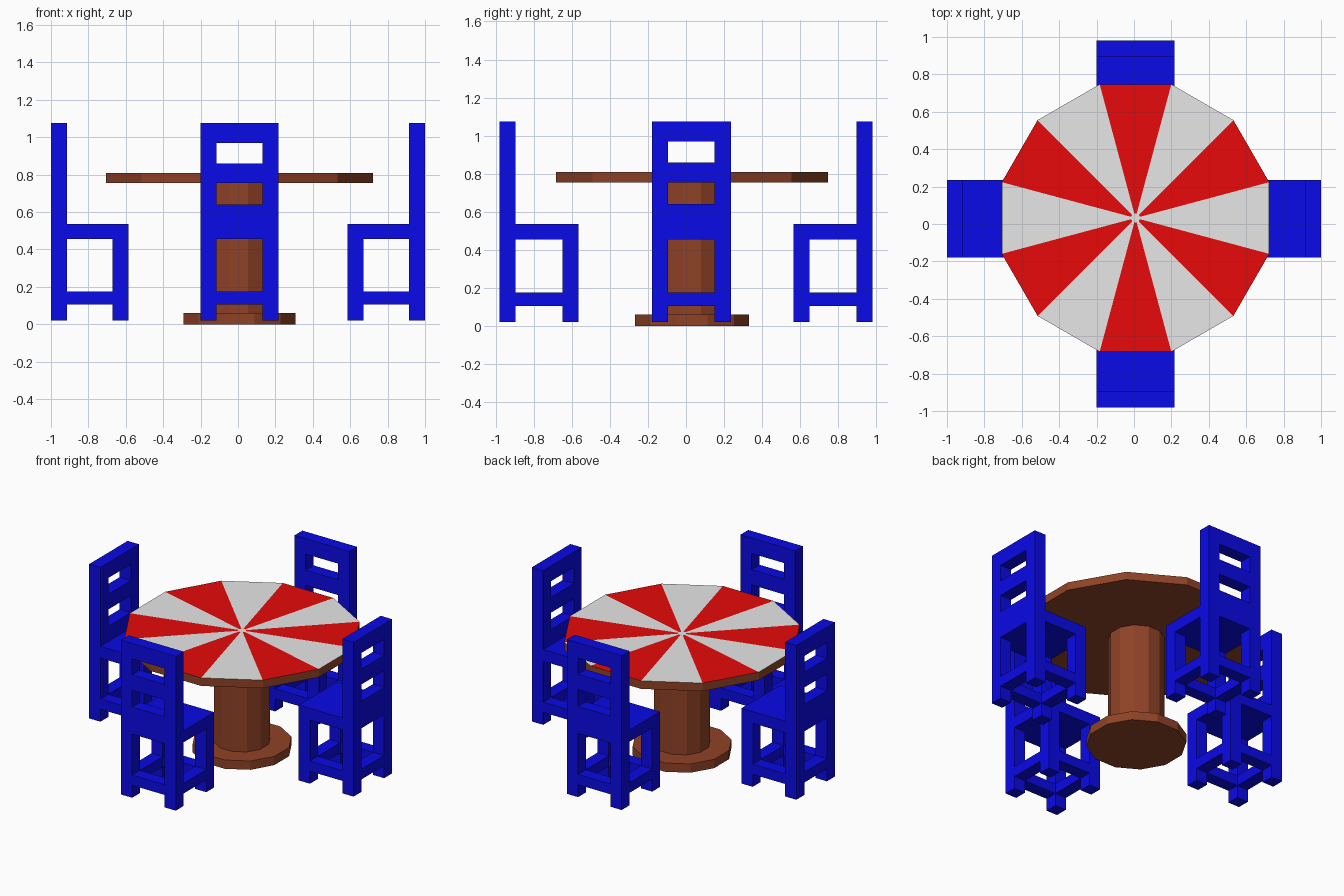
import bpy, bmesh, math
from mathutils import Matrix, Vector

if "Cube" in bpy.data.objects:
    bpy.data.objects.remove(bpy.data.objects["Cube"])


def material(name, rgb):
    m = bpy.data.materials.new(name)
    m.diffuse_color = (*rgb, 1)
    m.use_nodes = True
    m.node_tree.nodes["Principled BSDF"].inputs["Base Color"].default_value = m.diffuse_color
    return m


BLUE = material("blue paint", (0.003, 0.003, 0.8))
BROWN = material("brown wood", (0.28, 0.055, 0.02))
RED = material("red stripe", (0.8, 0.003, 0.003))
WHITE = material("white stripe", (0.8, 0.8, 0.8))


def finish(name, bm, mats):
    bmesh.ops.recalc_face_normals(bm, faces=bm.faces)
    me = bpy.data.meshes.new(name)
    bm.to_mesh(me)
    bm.free()
    for m in mats:
        me.materials.append(m)
    ob = bpy.data.objects.new(name, me)
    bpy.context.collection.objects.link(ob)
    return ob


CX, CY = 0.008, 0.032  # table centre
STEP = math.radians(30)


def ring(bm, r, z):
    return [bm.verts.new((CX + r * math.cos((i - .5) * STEP),
                          CY + r * math.sin((i - .5) * STEP), z)) for i in range(12)]


def disc(name, apothem, z0, z1, striped=False):
    """Twelve-sided prism, optionally with a striped top."""
    bm = bmesh.new()
    r = apothem / math.cos(STEP / 2)
    lo, hi = ring(bm, r, z0), ring(bm, r, z1)
    bm.faces.new(lo)
    for i in range(12):
        j = (i + 1) % 12
        bm.faces.new((lo[i], lo[j], hi[j], hi[i]))
    if striped:
        hub = ring(bm, 0.025, z1)
        bm.faces.new(hub).material_index = 2
        for i in range(12):
            j = (i + 1) % 12
            f = bm.faces.new((hi[i], hi[j], hub[j], hub[i]))
            f.material_index = 1 if i % 2 else 2
    else:
        bm.faces.new(hi)
    return finish(name, bm, [BROWN, RED, WHITE] if striped else [BROWN])


disc("table_base", 0.30, 0.0, 0.06)
disc("table_column", 0.17, 0.06, 0.755)
disc("table_top", 0.715, 0.755, 0.81, True)

# Chair in local space: width along x, y = 0 at the outer back, y = D at the seat front
W, D, T = 0.2075, 0.415, 0.085
I = W - T


def boxes(name, parts, matrix):
    bm = bmesh.new()
    for x0, x1, y0, y1, z0, z1 in parts:
        size = Vector((x1 - x0, y1 - y0, z1 - z0))
        mid = Vector((x0 + x1, y0 + y1, z0 + z1)) / 2
        bmesh.ops.create_cube(bm, size=1, matrix=Matrix.Translation(mid) @ Matrix.Diagonal((*size, 1)))
    ob = finish(name, bm, [BLUE])
    ob.matrix_world = matrix


def chair(side, x, y, angle):
    m = Matrix.Translation((x, y, 0)) @ Matrix.Rotation(math.radians(angle), 4, 'Z')
    sides = ((-W, -I), (I, W))
    boxes(side + "_chair_back_posts", [(a, b, 0, T, 0.02, 1.075) for a, b in sides], m)
    boxes(side + "_chair_front_legs", [(a, b, D - T, D, 0.02, 0.455) for a, b in sides], m)
    boxes(side + "_chair_seat", [(-W, W, T, D, 0.455, 0.535)], m)
    boxes(side + "_chair_back_slats", [(-I, I, 0, T, z0, z1) for z0, z1 in
                                       ((0.455, 0.64), (0.755, 0.86), (0.97, 1.075))], m)
    boxes(side + "_chair_stretchers",
          [(a, b, T, D - T, 0.105, 0.175) for a, b in sides] +
          [(-I, I, a, a + T, 0.105, 0.175) for a in (0, D - T)], m)


chair("front", CX, -0.98, 0)
chair("back", CX, 0.98, 180)
chair("left", -1.0, 0.028, -90)
chair("right", 1.0, 0.028, 90)
